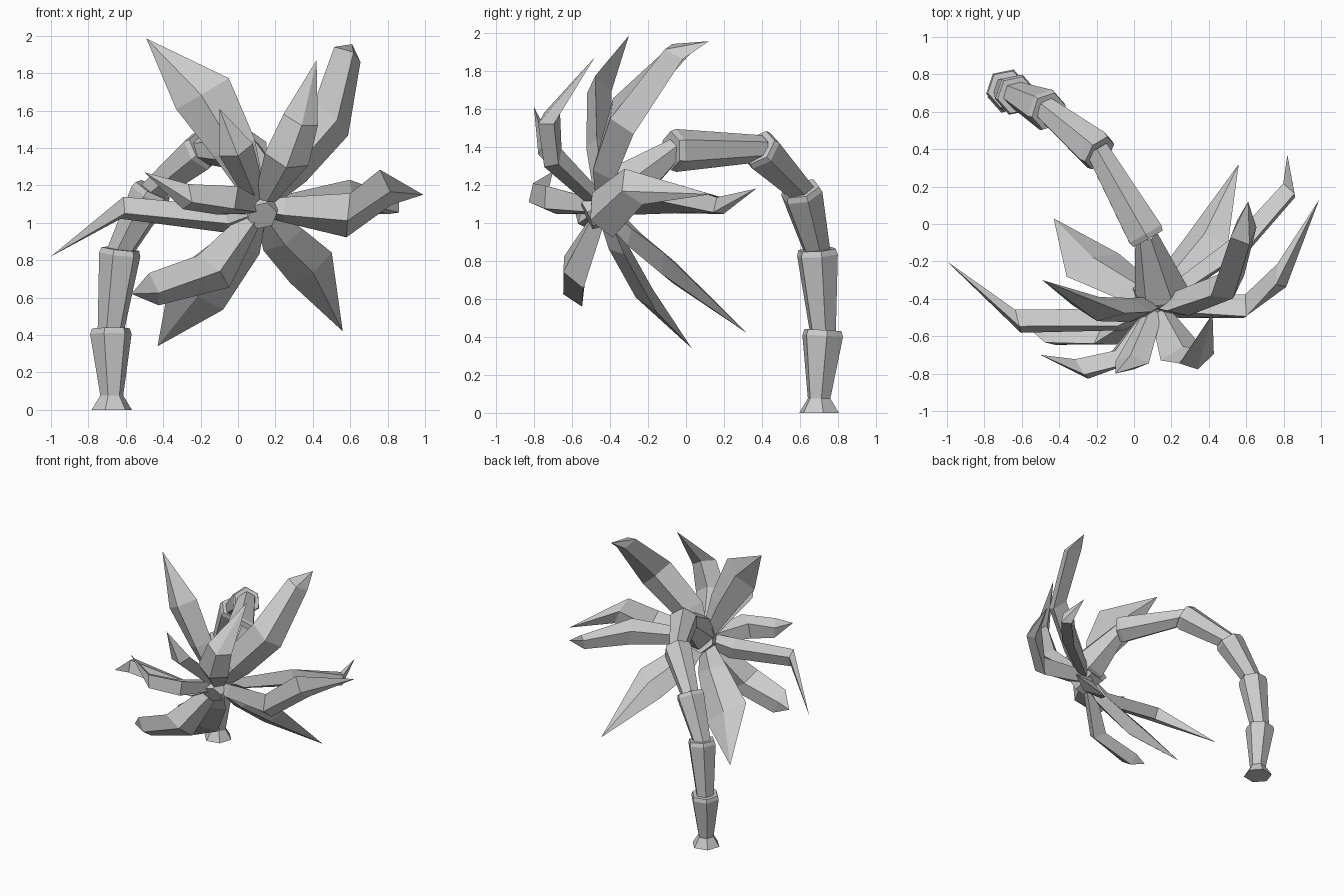
import bpy, bmesh, math
from mathutils import Vector as V

cube = bpy.data.objects.get("Cube")
if cube:
    bpy.data.objects.remove(cube)

grey = bpy.data.materials.new("plain_grey")
grey.use_nodes = True
COLOUR = (0.6, 0.6, 0.6, 1)
grey.diffuse_color = COLOUR
grey.node_tree.nodes["Principled BSDF"].inputs["Base Color"].default_value = COLOUR


def loft(name, rings):
    """Skin a list of vertex rings; a one-point ring makes a pointed end."""
    bm = bmesh.new()
    loops = [[bm.verts.new(p) for p in ring] for ring in rings]
    for a, b in zip(loops, loops[1:]):
        n = len(a)
        for i in range(n):
            j = (i + 1) % n
            if len(b) == 1:
                bm.faces.new((a[i], a[j], b[0]))
            else:
                bm.faces.new((a[i], a[j], b[j], b[i]))
    for end in (loops[0], loops[-1]):
        if len(end) > 2:
            bm.faces.new(end)
    bmesh.ops.recalc_face_normals(bm, faces=bm.faces)
    mesh = bpy.data.meshes.new(name)
    bm.to_mesh(mesh)
    bm.free()
    mesh.materials.append(grey)
    obj = bpy.data.objects.new(name, mesh)
    bpy.context.collection.objects.link(obj)
    return obj


def hexagon(centre, normal, radius):
    side = normal.cross(V((0.75, 0.66, 0))).normalized()
    up = normal.cross(side).normalized()
    return [centre + radius * (side * math.cos(k * math.pi / 3) + up * math.sin(k * math.pi / 3))
            for k in range(6)]


# Trunk: a flared foot, then segments that each widen towards the next joint
joints = [V(p) for p in ((-.675, .70, .08), (-.68, .72, .425), (-.63, .69, .85),
                         (-.46, .605, 1.17), (-.19, .385, 1.39), (.07, -.07, 1.38),
                         (.15, -.37, 1.15))]
foot = V((-.675, .70, 0))
loft("trunk_foot", [hexagon(foot, V((0, 0, 1)), .11), hexagon(joints[0], V((0, 0, 1)), .06)])
for i, (a, b) in enumerate(zip(joints, joints[1:])):
    d = (b - a).normalized()
    thin = .06 if i in (0, 5) else .07
    wide = .145 if i == 5 else .113
    loft(f"trunk_segment_{i + 1}",
         [hexagon(a - d * .02, d, thin), hexagon(b - d * .02, d, wide), hexagon(b + d * .01, d, wide - .01)])

# Crown: a short core that the leaves grow from
crown = V((.12, -.43, 1.08))
axis = V((.1, -.85, -.4)).normalized()
loft("crown_core", [hexagon(crown - axis * .1, axis, .12), hexagon(crown + axis * .1, axis, .08)])


def leaf(name, path, tip, thick=.06):
    """Diamond-section blade: path holds centre and half width of each section."""
    out = (V(path[0][:3]) - crown).normalized()
    sections = [(crown + out * .03, .05, .045)] + [(V(p[:3]), p[3], thick) for p in path]
    previous = crown
    rings = []
    for c, w, t in sections:
        along = (c - previous).normalized()
        side = along.cross(axis).normalized()
        face = side.cross(along)
        # soften the bend so a section turns only partly with the blade
        face = (face + side.cross(out)).normalized()
        rings.append([c + side * w, c + face * t, c - side * w, c - face * t])
        previous = c
    loft(name, rings + [[V(tip)]])


leaf("leaf_upper_right", [(-.02, -.46, 1.40, .12), (-.19, -.455, 1.69, .165)], (-.49, -.3, 1.985), .065)
leaf("leaf_upper_left", [(.27, -.42, 1.29, .125), (.50, -.33, 1.56, .14), (.585, -.045, 1.9, .085)],
     (.61, .12, 1.955), .075)
leaf("leaf_front_left", [(.26, -.7, 1.34, .125), (.335, -.72, 1.55, .1)], (.42, -.48, 1.87), .065)
leaf("leaf_front_top", [(-.01, -.74, 1.39, .095)], (-.1, -.8, 1.61), .05)
leaf("leaf_far_right", [(-.08, -.51, 1.02, .08), (-.62, -.52, 1.08, .065)], (-1, -.2, .82), .07)
leaf("leaf_front_right", [(-.06, -.71, 1.12, .1), (-.28, -.775, 1.14, .075)], (-.5, -.7, 1.27), .07)
leaf("leaf_lower_right", [(-.13, -.59, .74, .13), (-.45, -.59, .645, .1)], (-.57, -.55, .62), .065)
leaf("leaf_back_low_left", [(.24, -.27, .91, .12), (.39, -.09, .76, .14)], (.56, .32, .42), .05)
leaf("leaf_back_low_right", [(.01, -.36, .88, .12), (-.22, -.22, .63, .18)], (-.43, .03, .34), .05)
leaf("leaf_far_left", [(.25, -.44, 1.07, .075), (.59, -.44, 1.04, .13), (.79, -.275, 1.19, .11)],
     (.99, .13, 1.15), .07)
leaf("leaf_back_left", [(.58, -.1, 1.14, .1), (.83, .18, 1.09, .055)], (.82, .37, 1.18))
